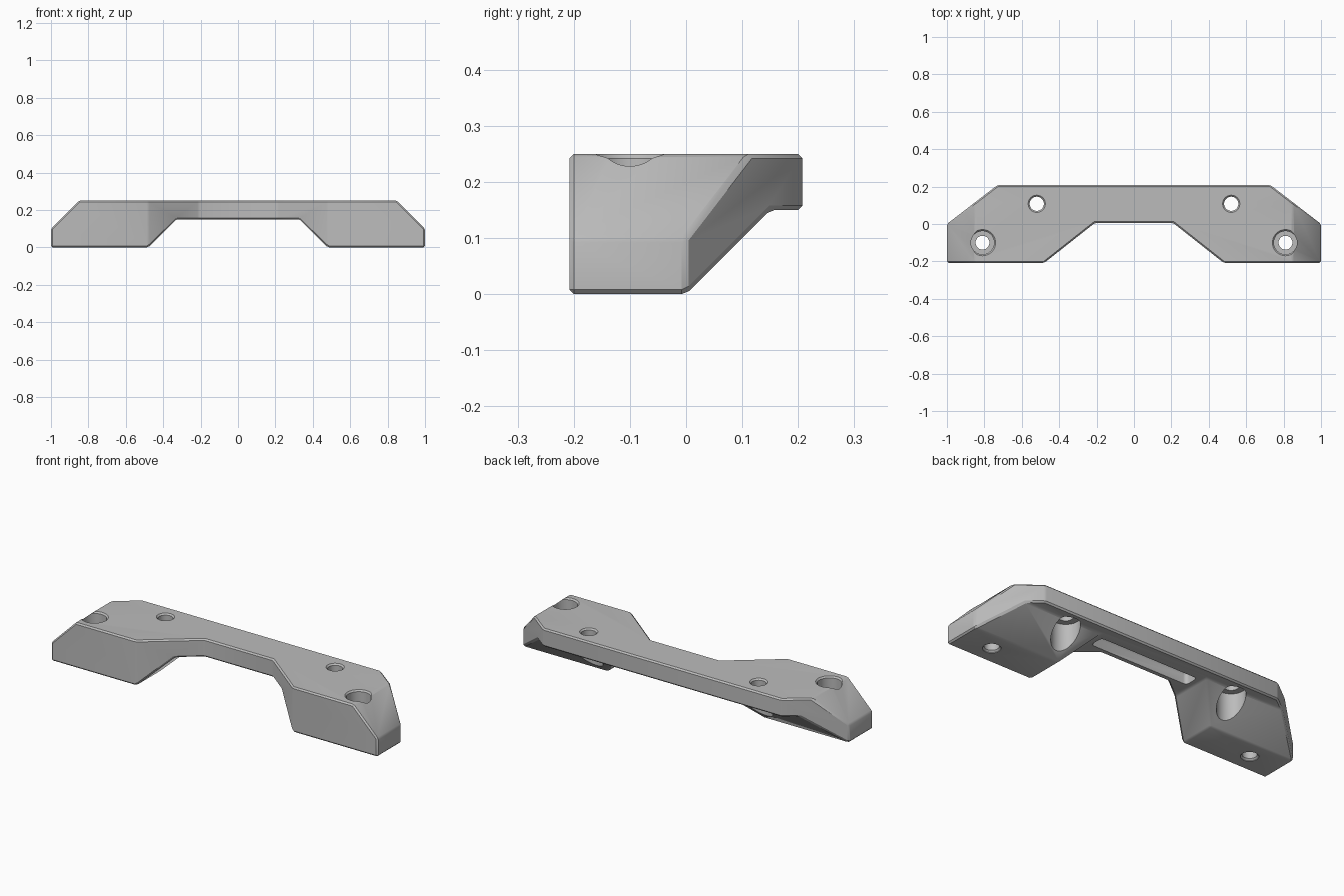
import bpy
import bmesh
import math
from mathutils import Vector

if "Cube" in bpy.data.objects:
    bpy.data.objects.remove(bpy.data.objects["Cube"])

grey = bpy.data.materials.new("satin_grey")
grey.use_nodes = True
colour = (0.5, 0.5, 0.5, 1)
grey.diffuse_color = colour
grey.node_tree.nodes["Principled BSDF"].inputs["Base Color"].default_value = colour


def make_object(name, bm):
    bmesh.ops.recalc_face_normals(bm, faces=bm.faces)
    mesh = bpy.data.meshes.new(name)
    bm.to_mesh(mesh)
    bm.free()
    mesh.materials.append(grey)
    obj = bpy.data.objects.new(name, mesh)
    bpy.context.collection.objects.link(obj)
    return obj


def prism(name, points, place, low, high):
    """Extrude a closed profile; place maps (u, v, depth) to a position."""
    bm = bmesh.new()
    base = bm.faces.new([bm.verts.new(place(u, v, low)) for u, v in points])
    new = bmesh.ops.extrude_face_region(bm, geom=[base])["geom"]
    shift = Vector(place(0, 0, high)) - Vector(place(0, 0, low))
    bmesh.ops.translate(bm, vec=shift, verts=[g for g in new if isinstance(g, bmesh.types.BMVert)])
    return make_object(name, bm)


def mirrored(half):
    return half + [(-u, v) for u, v in reversed(half)]


def lathe_cutter(name, x, y, profile, sides=48):
    """Stepped round cutter from (radius, height) pairs, bottom to top."""
    bm = bmesh.new()
    rings = []
    for r, z in profile:
        angles = [2 * math.pi * i / sides for i in range(sides)]
        rings.append([bm.verts.new((x + r * math.cos(a), y + r * math.sin(a), z)) for a in angles])
    for a, b in zip(rings, rings[1:]):
        for i in range(sides):
            j = (i + 1) % sides
            bm.faces.new((a[i], a[j], b[j], b[i]))
    bm.faces.new(rings[0])
    bm.faces.new(rings[-1])
    return make_object(name, bm)


def apply(obj, mod):
    with bpy.context.temp_override(object=obj, active_object=obj, selected_objects=[obj]):
        bpy.ops.object.modifier_apply(modifier=mod.name)


def boolean(obj, cutter, operation):
    mod = obj.modifiers.new("cut", "BOOLEAN")
    mod.operation = operation
    mod.solver = "EXACT"
    mod.object = cutter
    apply(obj, mod)
    bpy.data.objects.remove(cutter)


def bevel(obj, width, segments):
    mod = obj.modifiers.new("edge_bevel", "BEVEL")
    mod.width = width
    mod.segments = segments
    mod.limit_method = "ANGLE"
    mod.angle_limit = math.radians(25)
    apply(obj, mod)


# Main body: plan outline trimmed by the front and side profiles
plan = mirrored([(0.21, 0.005), (0.48, -0.208), (1, -0.208), (1, 0), (0.73, 0.208)])
front = mirrored([(0.33, 0.15), (0.48, 0), (1.0, 0), (1.0, 0.1), (0.85, 0.25)])
side = [(0, 0), (0.15, 0.15), (0.5, 0.15), (0.5, -0.2), (-0.2, -0.2)]
body = prism("mounting_bracket", plan, lambda u, v, d: (u, v, d), -0.1, 0.4)
boolean(body, prism("front_trim", front, lambda u, v, d: (u, d, v), -0.5, 0.5), "INTERSECT")
boolean(body, prism("underside_trim", side, lambda u, v, d: (d, u, v), -1.5, 1.5), "DIFFERENCE")

# Clean the flat faces, then chamfer the edges
bm = bmesh.new()
bm.from_mesh(body.data)
bmesh.ops.remove_doubles(bm, verts=bm.verts, dist=0.0005)
bmesh.ops.dissolve_limit(bm, angle_limit=0.01, verts=bm.verts, edges=bm.edges)
bm.to_mesh(body.data)
bm.free()
bevel(body, 0.008, 1)

# Rounded pocket under the bridge
pocket_outline = [(-0.3, 0.035), (0.3, 0.035), (0.3, 0.115), (-0.3, 0.115)]
pocket = prism("pocket_cutter", pocket_outline, lambda u, v, d: (u, v, d), 0.08, 0.215)
bevel(pocket, 0.02, 4)
boolean(body, pocket, "DIFFERENCE")

# Screw holes: outer pair counterbored from above, inner pair from below
for s in (-1, 1):
    outer = [(0.045, -0.02), (0.045, 0.003), (0.037, 0.011), (0.037, 0.1),
             (0.062, 0.1), (0.062, 0.242), (0.07, 0.25), (0.07, 0.3)]
    inner = [(0.072, -0.02), (0.072, 0.19), (0.038, 0.19),
             (0.038, 0.242), (0.046, 0.25), (0.046, 0.3)]
    boolean(body, lathe_cutter("outer_hole_cutter", s * 0.81, -0.1, outer), "DIFFERENCE")
    boolean(body, lathe_cutter("inner_hole_cutter", s * 0.52, 0.108, inner), "DIFFERENCE")

# Smooth shading with sharp edges kept
bpy.ops.object.select_all(action="DESELECT")
body.select_set(True)
bpy.context.view_layer.objects.active = body
bpy.ops.object.shade_smooth_by_angle(angle=math.radians(25))
